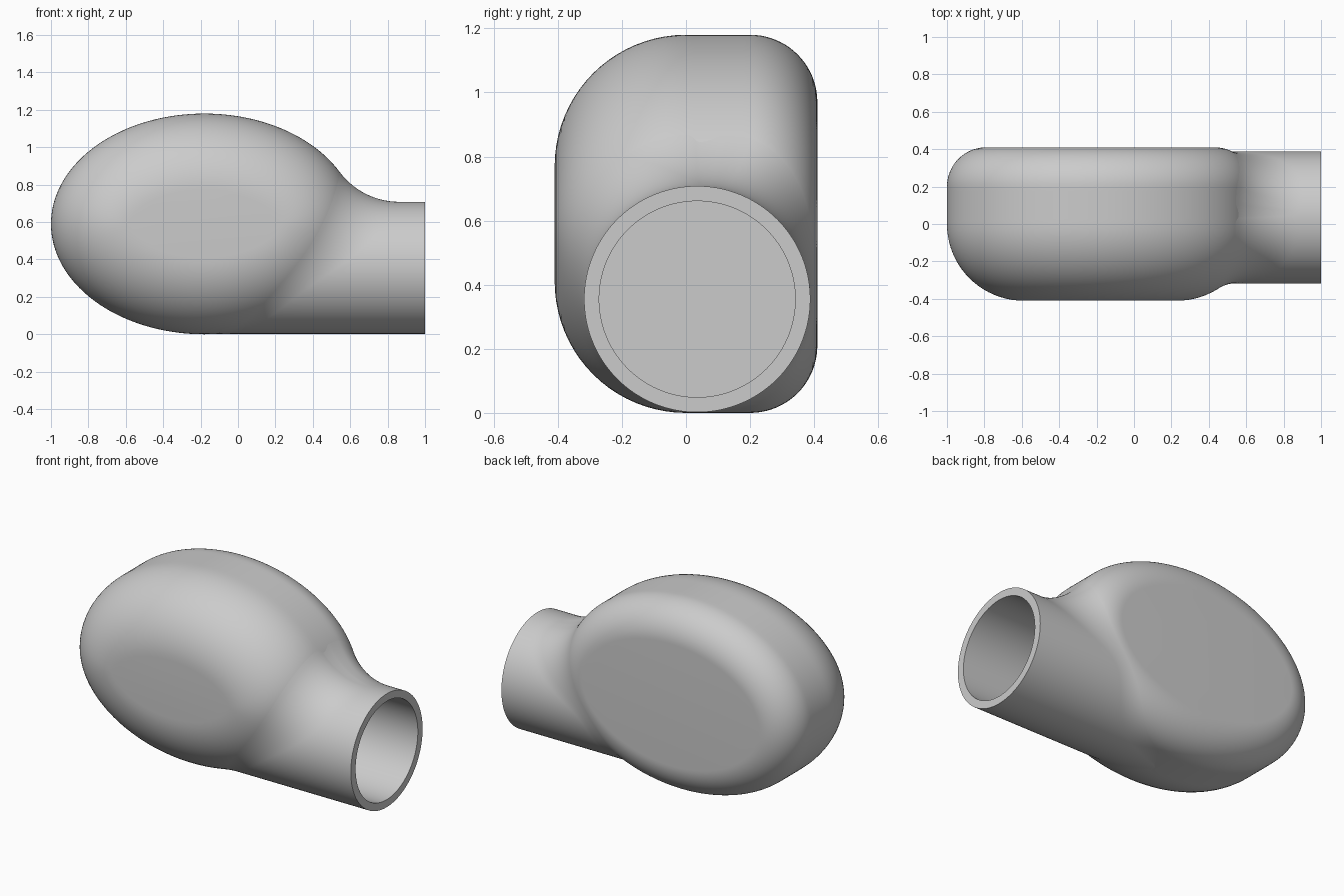
import bpy, bmesh
from math import sin, cos, pi, hypot, radians
from mathutils import Vector

cube = bpy.data.objects.get("Cube")
if cube:
    bpy.data.objects.remove(cube, do_unlink=True)

# Main dimensions
CX, CZ, A, B = -0.18, 0.59, 0.82, 0.59       # oval outline of the bulb
HALF, R_FRONT, R_BACK = 0.41, 0.41, 0.21     # half depth, edge roundings
NY, NZ, R_NECK, R_BORE = 0.035, 0.355, 0.353, 0.306
R_FILLET, BORE_END = 0.4, 0.0
SEGS = 192

grey = bpy.data.materials.new("light_grey")
grey.use_nodes = True
grey.diffuse_color = (0.6, 0.6, 0.6, 1)
grey.node_tree.nodes["Principled BSDF"].inputs["Base Color"].default_value = (0.6, 0.6, 0.6, 1)


def finish(bm, name):
    bmesh.ops.recalc_face_normals(bm, faces=bm.faces)
    mesh = bpy.data.meshes.new(name)
    bm.to_mesh(mesh)
    bm.free()
    mesh.materials.append(grey)
    obj = bpy.data.objects.new(name, mesh)
    bpy.context.collection.objects.link(obj)
    bpy.ops.object.select_all(action='DESELECT')
    obj.select_set(True)
    bpy.context.view_layer.objects.active = obj
    bpy.ops.object.shade_smooth_by_angle(angle=radians(35))


def skin(bm, rings):
    """Join closed rings of points with quads and cap the first ring."""
    rows = [[bm.verts.new(p) for p in ring] for ring in rings]
    for lo, hi in zip(rows, rows[1:]):
        for i in range(len(lo)):
            j = (i + 1) % len(lo)
            bm.faces.new((lo[i], lo[j], hi[j], hi[i]))
    bm.faces.new(rows[0])
    return rows


def oval_ring(inset, y):
    ring = []
    for i in range(SEGS):
        t = 2 * pi * i / SEGS
        n = Vector((cos(t) / A, 0, sin(t) / B)).normalized()
        ring.append(Vector((CX + A * cos(t), y, CZ + B * sin(t))) - n * inset)
    return ring


def oval_distance(x, z):
    """Signed distance to the oval outline."""
    px, pz = abs(x - CX), abs(z - CZ)
    tx = tz = 0.7071
    for _ in range(8):
        ex, ez = (A * A - B * B) * tx ** 3 / A, (B * B - A * A) * tz ** 3 / B
        r = hypot(A * tx - ex, B * tz - ez)
        qx, qz = px - ex, pz - ez
        q = max(hypot(qx, qz), 1e-9)
        tx = min(1, max(0, (qx * r / q + ex) / A))
        tz = min(1, max(0, (qz * r / q + ez) / B))
        t = hypot(tx, tz)
        tx, tz = tx / t, tz / t
    d = hypot(px - A * tx, pz - B * tz)
    return d if (px / A) ** 2 + (pz / B) ** 2 > 1 else -d


def bulb_distance(p):
    r = R_FRONT if p.y < 0.1 else R_BACK
    return hypot(max(oval_distance(p.x, p.z) + r, 0), max(abs(p.y) - HALF + r, 0)) - r


def bulb_normal(p):
    steps = [Vector((1e-4, 0, 0)), Vector((0, 1e-4, 0)), Vector((0, 0, 1e-4))]
    return Vector([bulb_distance(p + s) - bulb_distance(p - s) for s in steps]).normalized()


# Bulb: oval slab with a wide front rounding and a tighter back rounding
STEPS = 20
rings = []
for k in range(STEPS + 1):
    a = pi / 2 * k / STEPS
    rings.append(oval_ring(R_FRONT * (1 - sin(a)), -HALF + R_FRONT * (1 - cos(a))))
y0, y1 = -HALF + R_FRONT, HALF - R_BACK
rings += [oval_ring(0, y0 + (y1 - y0) * k / 8) for k in range(1, 8)]
for k in range(STEPS + 1):
    a = pi / 2 * k / STEPS
    rings.append(oval_ring(R_BACK * (1 - cos(a)), y1 + R_BACK * sin(a)))
bm = bmesh.new()
bm.faces.new(skin(bm, rings)[-1])
# Open the bulb where the bore passes through
inside = [f for f in bm.faces if len(f.verts) == 4 and any(
    v.co.x > BORE_END and hypot(v.co.y - NY, v.co.z - NZ) < R_BORE + 0.006 for v in f.verts)]
bmesh.ops.delete(bm, geom=inside, context='FACES')
finish(bm, "bulb")

# Neck: blind bore, rim, outer wall and a rolling-ball fillet onto the bulb
strips = []
for i in range(SEGS):
    t = 2 * pi * i / SEGS
    out = Vector((0, cos(t), sin(t)))
    axis = Vector((0, NY, NZ))

    def at(x, r):
        return axis + out * r + Vector((x, 0, 0))

    lo, hi = CX, 1.5
    for _ in range(40):
        mid = (lo + hi) / 2
        if bulb_distance(at(mid, R_NECK + R_FILLET)) > R_FILLET:
            hi = mid
        else:
            lo = mid
    centre = at(hi, R_NECK + R_FILLET)
    touch = -bulb_normal(centre)
    strip = [at(BORE_END, R_BORE), at(1, R_BORE), at(1, R_NECK)]
    strip += [at(1 + (hi - 1) * k / 6, R_NECK) for k in range(1, 7)]
    strip += [centre + (-out).slerp(touch, k / 14, touch) * R_FILLET for k in range(1, 15)]
    strips.append(strip)
bm = bmesh.new()
skin(bm, list(zip(*strips)))
finish(bm, "neck")
